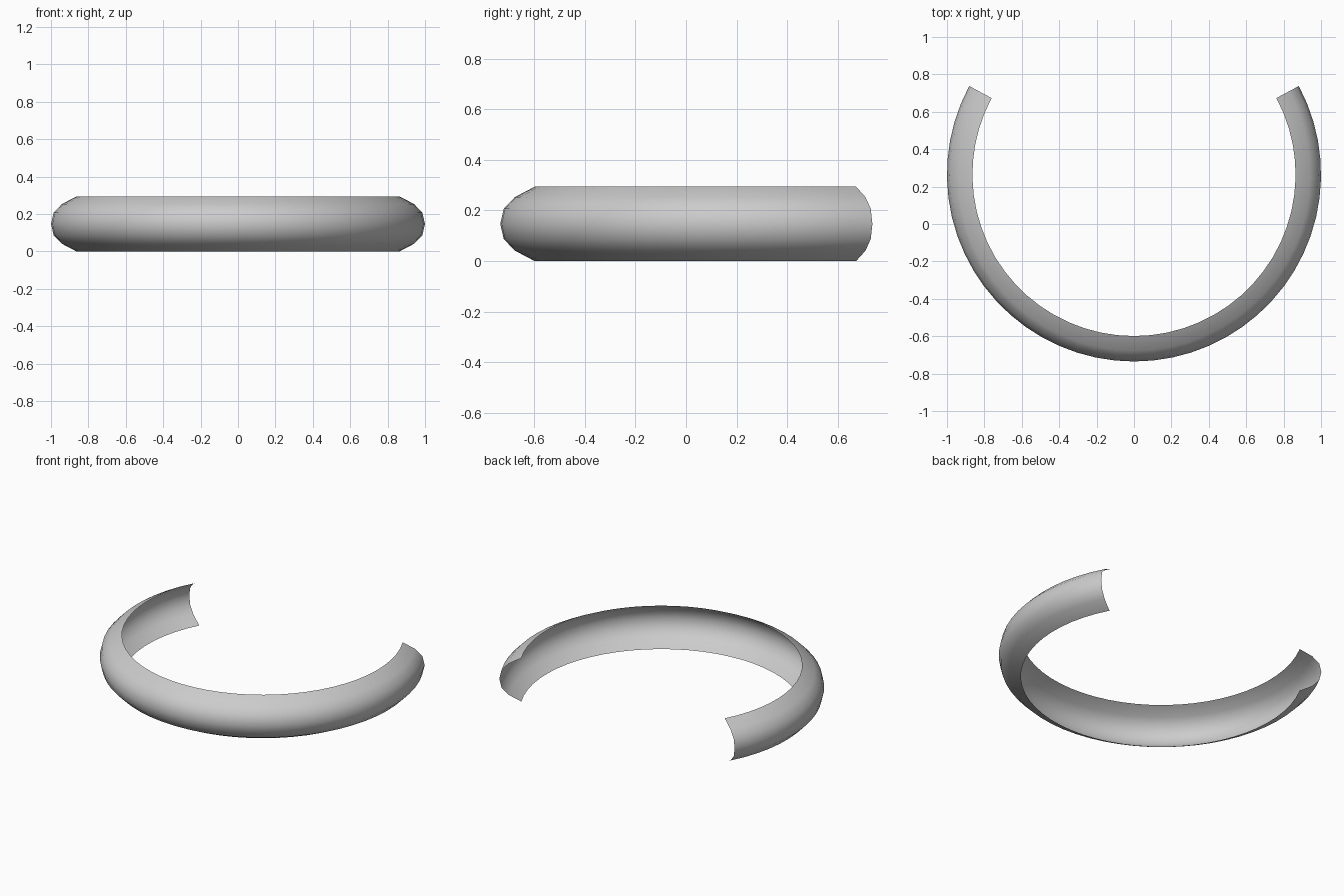
import bpy, bmesh, math
from mathutils import Vector

cube = bpy.data.objects.get("Cube")
if cube:
    bpy.data.objects.remove(cube, do_unlink=True)

# Plain grey material
grey = bpy.data.materials.new("plain_grey")
grey.use_nodes = True
colour = (0.6, 0.6, 0.6, 1.0)
grey.diffuse_color = colour
grey.node_tree.nodes["Principled BSDF"].inputs["Base Color"].default_value = colour

# Ring layout
RADIUS, CENTRE_Y, MID_Z = 1.0, 0.265, 0.147
END_ANGLE = math.radians(28.2)
STEPS = 40

# Half of the bulging section: inset from the rim, height above the middle
half = [(0.0, 0.0), (0.014, 0.06), (0.058, 0.106), (0.136, 0.147)]
section = [(d, -h) for d, h in reversed(half[1:])] + half

# Open half-tube: sweep the section round the front, leaving a gap at the back
bm = bmesh.new()
centre = Vector((0, CENTRE_Y, MID_Z))
direction = Vector((math.cos(END_ANGLE), math.sin(END_ANGLE), 0))
verts = [bm.verts.new(centre + direction * (RADIUS - d) + Vector((0, 0, h)))
         for d, h in section]
edges = [bm.edges.new(pair) for pair in zip(verts, verts[1:])]
bmesh.ops.spin(bm, geom=verts + edges, cent=centre, axis=(0, 0, 1),
               angle=-(math.pi + 2 * END_ANGLE), steps=STEPS)

# Turn every face outward from the tube's core
bm.normal_update()
for face in bm.faces:
    out = face.calc_center_median() - centre
    out.z = 0
    if face.normal.dot(out) < 0:
        face.normal_flip()

mesh = bpy.data.meshes.new("open_ring_shell")
bm.to_mesh(mesh)
bm.free()
mesh.materials.append(grey)
ring = bpy.data.objects.new("open_ring_shell", mesh)
bpy.context.collection.objects.link(ring)

# Smooth shading
bpy.ops.object.select_all(action="DESELECT")
ring.select_set(True)
bpy.context.view_layer.objects.active = ring
bpy.ops.object.shade_smooth_by_angle(angle=math.radians(50))
